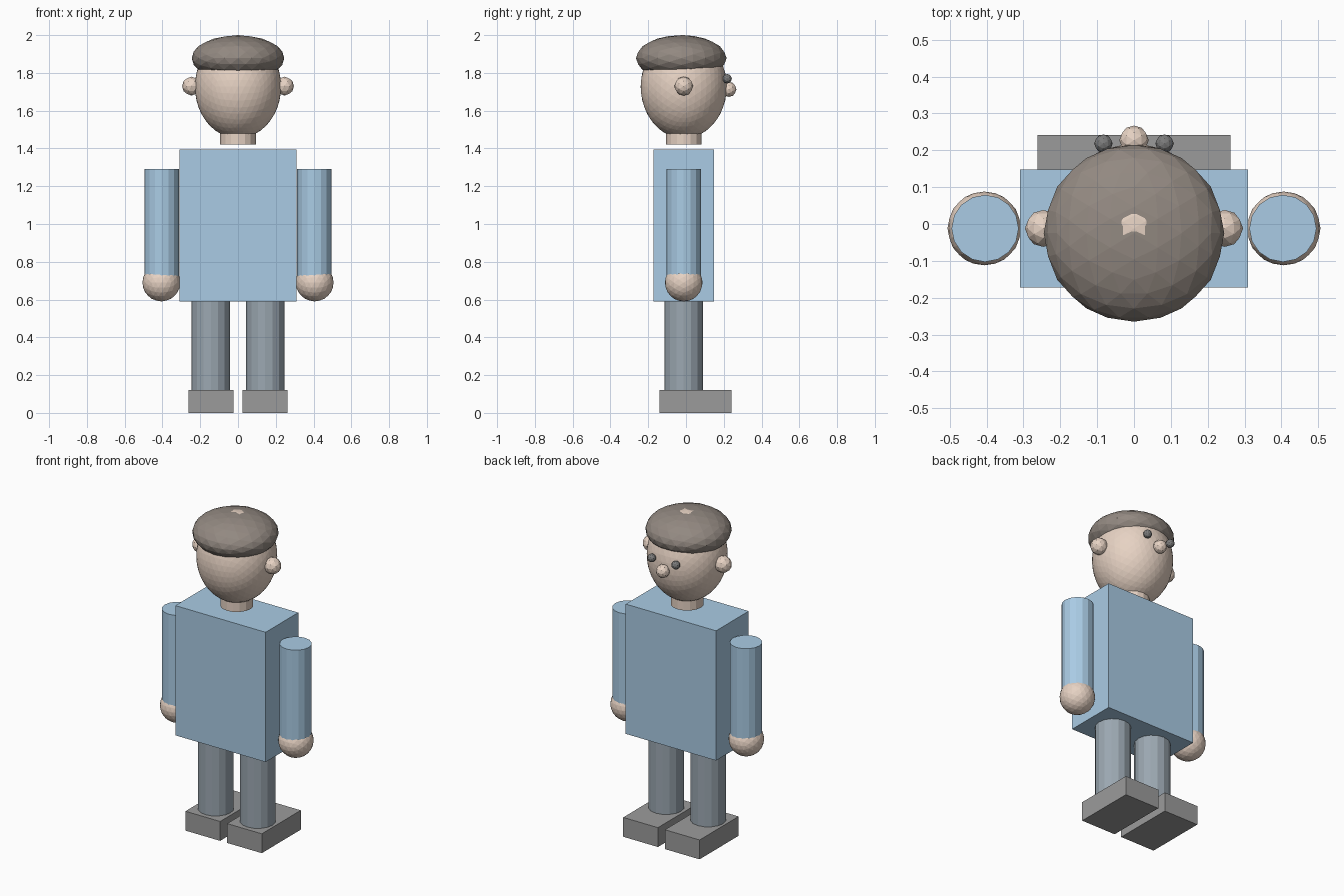
import bpy, bmesh
from math import radians
from mathutils import Matrix, Vector

if "Cube" in bpy.data.objects:
    bpy.data.objects.remove(bpy.data.objects["Cube"])

CY = -0.012  # shared body axis in y


def material(name, rgb):
    m = bpy.data.materials.new(name)
    m.diffuse_color = (*rgb, 1)
    m.use_nodes = True
    m.node_tree.nodes["Principled BSDF"].inputs["Base Color"].default_value = m.diffuse_color
    return m


SKIN = material("skin", (0.80, 0.65, 0.55))
SHIRT = material("shirt_blue", (0.40, 0.60, 0.78))
TROUSER = material("trouser_slate", (0.33, 0.39, 0.44))
SHOE = material("shoe_grey", (0.33, 0.33, 0.33))
HAIR = material("hair_brown", (0.29, 0.25, 0.22))
EYE = material("eye_dark", (0.20, 0.20, 0.20))


def finish(name, bm, mat):
    bmesh.ops.recalc_face_normals(bm, faces=bm.faces)
    mesh = bpy.data.meshes.new(name)
    bm.to_mesh(mesh)
    bm.free()
    mesh.materials.append(mat)
    obj = bpy.data.objects.new(name, mesh)
    bpy.context.collection.objects.link(obj)
    return obj


def box(name, lo, hi, mat):
    lo, hi = Vector(lo), Vector(hi)
    bm = bmesh.new()
    bmesh.ops.create_cube(bm, size=1, matrix=Matrix.Translation((lo + hi) / 2)
                          @ Matrix.Diagonal((*(hi - lo), 1)))
    return finish(name, bm, mat)


def tube(name, x, y, z0, z1, r, mat, sides=16):
    bm = bmesh.new()
    bmesh.ops.create_cone(bm, cap_ends=True, segments=sides, radius1=r, radius2=r,
                          depth=z1 - z0, matrix=Matrix.Translation((x, y, (z0 + z1) / 2)))
    return finish(name, bm, mat)


def ball(name, centre, radii, mat, level):
    # turned so an edge, not a corner, sits at the crown
    turn = Matrix.Rotation(radians(90), 4, 'Z') @ Matrix.Rotation(radians(-31.717), 4, 'Y')
    bm = bmesh.new()
    bmesh.ops.create_icosphere(bm, subdivisions=level, radius=1,
                               matrix=Matrix.Translation(centre)
                               @ Matrix.Diagonal((*radii, 1)) @ turn)
    return finish(name, bm, mat)


# Torso, neck and head
box("torso", (-0.31, CY - 0.16, 0.59), (0.31, CY + 0.16, 1.395), SHIRT)
tube("neck", 0, CY, 1.42, 1.56, 0.094, SKIN)
ball("head", (0, CY, 1.727), (0.228, 0.228, 0.273), SKIN, 4)

# Flattened cap of hair, its lower half buried in the head
ball("hair", (0, -0.025, 1.878), (0.245, 0.24, 0.1215), HAIR, 3)

# Nose
ball("nose", (0, 0.227, 1.713), (0.04, 0.04, 0.04), SKIN, 2)

# Paired parts
for side, s in (("left", -1), ("right", 1)):
    ball(f"{side}_ear", (s * 0.246, CY, 1.73), (0.05,) * 3, SKIN, 2)
    ball(f"{side}_eye", (s * 0.083, 0.218, 1.769), (0.025,) * 3, EYE, 2)
    tube(f"{side}_arm", s * 0.404, CY, 0.69, 1.29, 0.091, SHIRT)
    ball(f"{side}_hand", (s * 0.406, CY, 0.69), (0.1,) * 3, SKIN, 3)
    tube(f"{side}_leg", s * 0.144, CY, 0.10, 0.60, 0.102, TROUSER)
    xs = sorted((s * 0.024, s * 0.262))
    box(f"{side}_shoe", (xs[0], -0.141, 0), (xs[1], 0.241, 0.12), SHOE)
